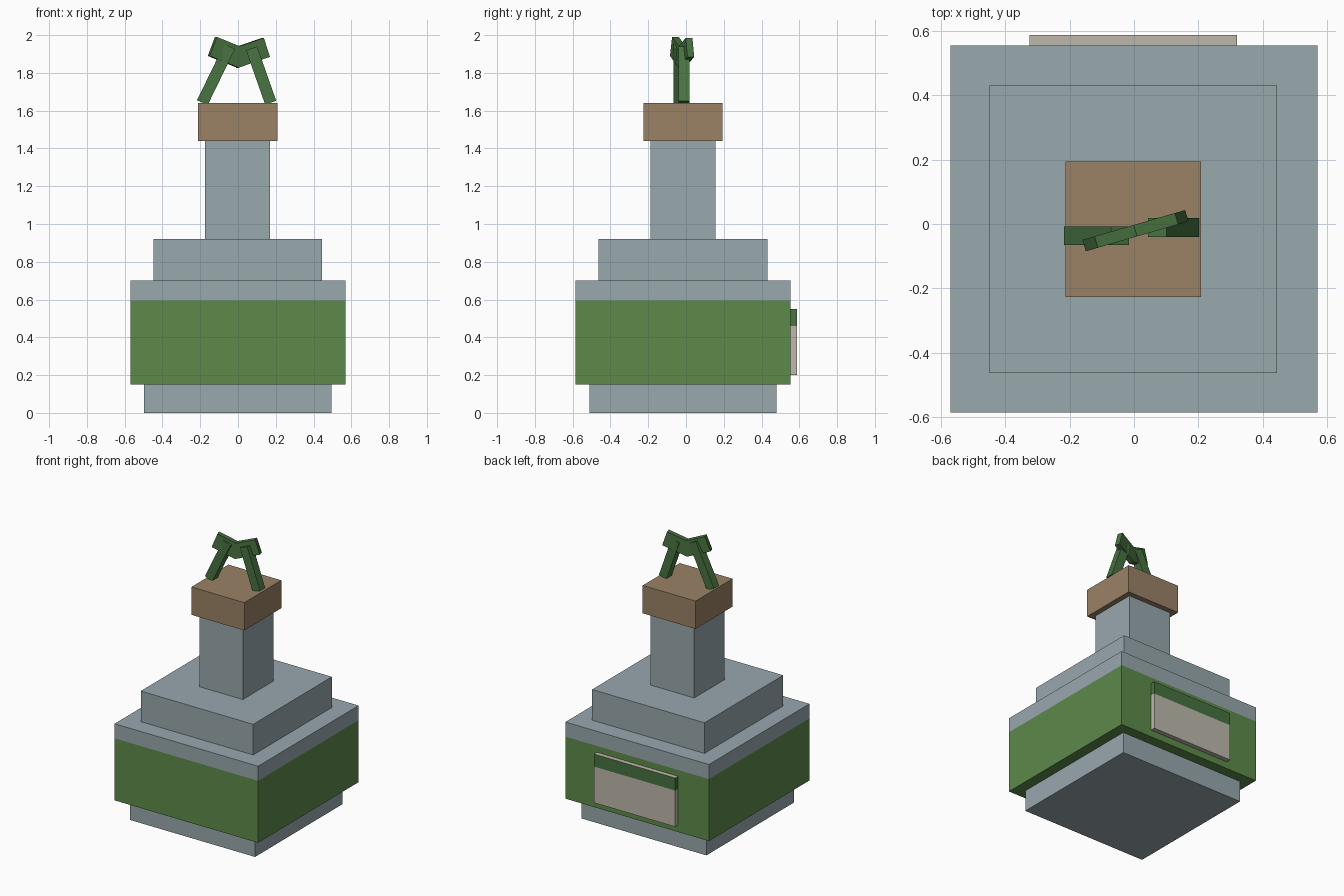
import bpy, bmesh
from mathutils import Matrix, Vector

cube = bpy.data.objects.get("Cube")
if cube:
    bpy.data.objects.remove(cube, do_unlink=True)


def material(name, rgb):
    """Flat material from display (sRGB) values, stored as linear."""
    col = [((c / 255 + 0.055) / 1.055) ** 2.4 for c in rgb] + [1.0]
    mat = bpy.data.materials.new(name)
    mat.use_nodes = True
    mat.diffuse_color = col
    bsdf = mat.node_tree.nodes["Principled BSDF"]
    bsdf.inputs["Base Color"].default_value = col
    bsdf.inputs["Roughness"].default_value = 0.9
    return mat


STONE = material("blue_grey_stone", (152, 168, 174))
GRASS = material("grass_green", (92, 138, 74))
WOOD = material("brown_wood", (155, 130, 101))
LEAF = material("dark_leaf_green", (72, 115, 64))
PALE = material("pale_plaque", (190, 185, 172))


def finish(name, bm, mats):
    mesh = bpy.data.meshes.new(name)
    bm.to_mesh(mesh)
    bm.free()
    for m in mats:
        mesh.materials.append(m)
    obj = bpy.data.objects.new(name, mesh)
    bpy.context.collection.objects.link(obj)
    return obj


def block(name, size, center, mats, cut=None, painted=None):
    """Box; with a cut height, faces passing the painted rule get slot 1."""
    bm = bmesh.new()
    bmesh.ops.create_cube(bm, size=1, matrix=Matrix.Translation(center)
                          @ Matrix.Diagonal((*size, 1)))
    if cut is not None:
        bmesh.ops.bisect_plane(bm, geom=bm.verts[:] + bm.edges[:] + bm.faces[:],
                               plane_co=(0, 0, cut), plane_no=(0, 0, 1))
        bm.normal_update()
        for f in bm.faces:
            f.material_index = int(painted(f))
    return finish(name, bm, mats)


def beam(name, start, end, height, depth, mat):
    """Beam between two points, kept upright about its own length."""
    a, b = Vector(start), Vector(end)
    along = (b - a).normalized()
    side = Vector((along.x, along.y, 0)).cross(Vector((0, 0, 1))).normalized()
    up = side.cross(along)
    rot = Matrix((along, side, up)).transposed().to_4x4()
    bm = bmesh.new()
    bmesh.ops.create_cube(bm, size=1, matrix=Matrix.Translation((a + b) / 2) @ rot
                          @ Matrix.Diagonal(((b - a).length, depth, height, 1)))
    bmesh.ops.recalc_face_normals(bm, faces=bm.faces)
    return finish(name, bm, [mat])


# Stacked square tiers sharing one axis: name, width, bottom, top, colour
MID_Y = -0.016
for name, width, low, high, mat in [
    ("base", 0.992, 0.0, 0.15, STONE),
    ("upper_tier", 0.893, 0.7, 0.92, STONE),
    ("column", 0.345, 0.92, 1.44, STONE),
    ("cap", 0.42, 1.44, 1.64, WOOD),
]:
    block(name, (width, width, high - low), (-0.002, MID_Y, (low + high) / 2), [mat])

# Main body with a green lower band
block("body", (1.14, 1.14, 0.55), (0, MID_Y, 0.425), [STONE, GRASS], 0.595,
      lambda f: f.calc_center_median().z < 0.595)

# Back plaque with a green upper strip on its sides
block("back_plaque", (0.645, 0.034, 0.35), (-0.002, 0.57, 0.375), [PALE, LEAF], 0.46,
      lambda f: f.calc_center_median().z > 0.46 and abs(f.normal.z) < 0.5)

# Leaning legs on the cap
beam("right_leg", (-0.189, -0.036, 1.642), (-0.044, -0.036, 1.94), 0.062, 0.058, LEAF)
beam("left_leg", (0.173, -0.011, 1.642), (0.072, -0.011, 1.93), 0.062, 0.058, LEAF)


# Crossed upper bars, both in one slightly turned vertical plane
def turned(x, z):
    return (x, -0.022 + 0.29 * x, z)


beam("right_upper_bar", turned(-0.136, 1.94), turned(0.02, 1.877), 0.108, 0.037, LEAF)
beam("left_upper_bar", turned(0.148, 1.935), turned(-0.02, 1.877), 0.106, 0.037, LEAF)
